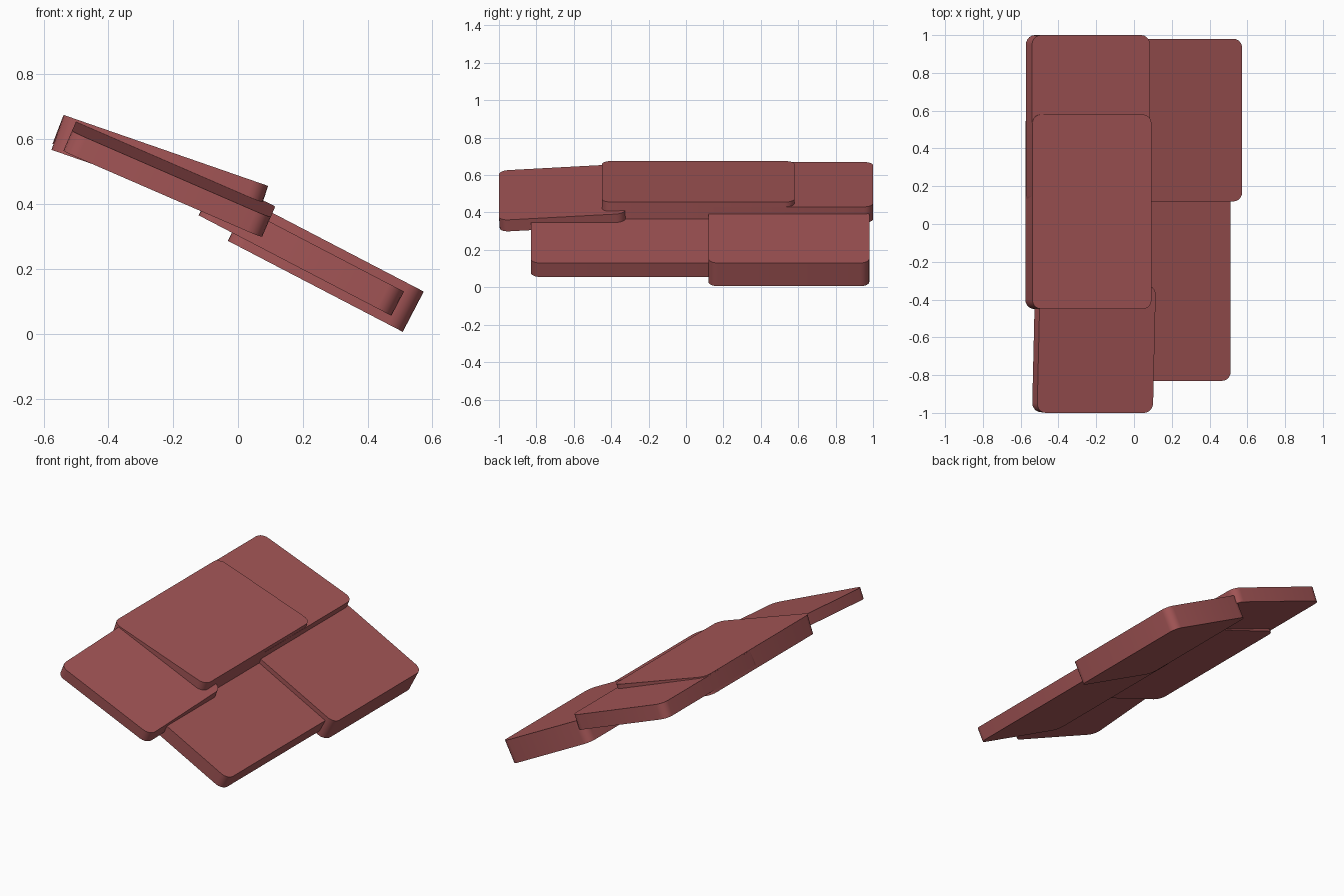
import bpy, bmesh, math
from mathutils import Vector, Matrix

if "Cube" in bpy.data.objects:
    bpy.data.objects.remove(bpy.data.objects["Cube"])

clay = bpy.data.materials.new("clay_red")
clay.diffuse_color = (0.37, 0.092, 0.094, 1)
clay.use_nodes = True
clay.node_tree.nodes["Principled BSDF"].inputs["Base Color"].default_value = clay.diffuse_color


def tile(name, upper, lower, side, thick, radius=0.05):
    """Slab with rounded corners. upper/lower: ends of the top face's front
    edge; side: vector along the width; thick: measured down from the top."""
    upper, lower, side = Vector(upper), Vector(lower), Vector(side)
    u = lower - upper
    length, width = u.length, side.length
    u.normalize()
    n = u.cross(side).normalized()
    v = n.cross(u)
    bm = bmesh.new()
    bmesh.ops.create_cube(bm, size=1)
    bmesh.ops.scale(bm, vec=(length, width, thick), verts=bm.verts)
    # round the four corner edges
    corners = [e for e in bm.edges
               if abs(e.verts[0].co.z - e.verts[1].co.z) > thick / 2]
    bmesh.ops.bevel(bm, geom=corners, offset=radius, offset_type='OFFSET',
                    segments=5, profile=0.5, affect='EDGES')
    me = bpy.data.meshes.new(name)
    bm.to_mesh(me)
    bm.free()
    ob = bpy.data.objects.new(name, me)
    bpy.context.collection.objects.link(ob)
    m = Matrix((u, v, n)).transposed().to_4x4()
    m.translation = upper + u * length / 2 + v * width / 2 - n * thick / 2
    ob.matrix_world = m
    me.materials.append(clay)
    bpy.ops.object.select_all(action='DESELECT')
    ob.select_set(True)
    bpy.context.view_layer.objects.active = ob
    bpy.ops.object.shade_smooth_by_angle(angle=math.radians(30))


# lower row of roof tiles
tile("lower_back_tile", (0.033, 0.12, 0.411), (0.573, 0.12, 0.13), (0, 0.86, 0), 0.14)
tile("lower_front_tile", (-0.083, -0.83, 0.44), (0.512, -0.83, 0.13), (0, 1.03, 0), 0.084)
# upper row
tile("upper_back_tile", (-0.54, 0.1, 0.67), (0.085, 0.1, 0.43), (0, 0.90, 0), 0.09)
tile("upper_front_tile", (-0.513, -1.0, 0.624), (0.10, -1.0, 0.358), (0.012, 0.675, 0.038), 0.067)
# overlapping top tile
tile("top_tile", (-0.538, -0.45, 0.675), (0.093, -0.45, 0.456), (0, 1.03, 0), 0.114)
